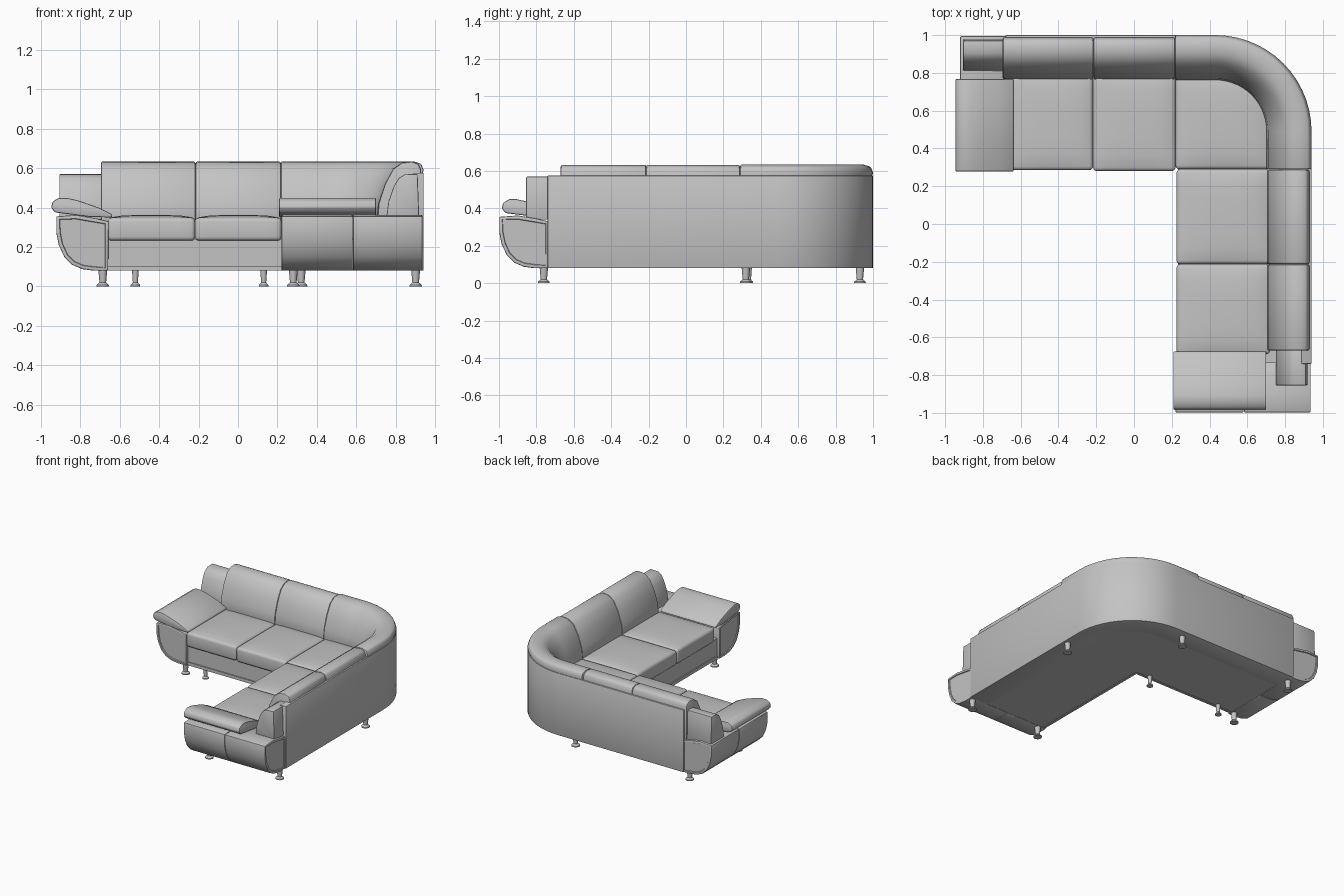
import bpy, bmesh, math
from mathutils import Vector, Matrix

cube = bpy.data.objects.get("Cube")
if cube:
    bpy.data.objects.remove(cube, do_unlink=True)

# One upholstery colour for everything
GREY = (0.55, 0.55, 0.55, 1.0)
mat = bpy.data.materials.new("grey_leather")
mat.use_nodes = True
mat.diffuse_color = GREY
bsdf = mat.node_tree.nodes["Principled BSDF"]
bsdf.inputs["Base Color"].default_value = GREY
bsdf.inputs["Roughness"].default_value = 0.6

# Outer back line: straight, quarter arc, straight
XB, YB = 0.94, 1.0
CX, CY, R = 0.43, 0.49, 0.51


def finish(name, bm, bevel=0.0, segments=2, panel=False):
    """Round the hard edges, optionally recess the end caps, make the object."""
    bmesh.ops.recalc_face_normals(bm, faces=bm.faces)
    if bevel:
        hard = [e for e in bm.edges if e.calc_face_angle(0) > 0.75]
        bmesh.ops.bevel(bm, geom=hard, offset=bevel, segments=segments,
                        profile=0.5, affect='EDGES', clamp_overlap=True)
    if panel:
        caps = [f for f in bm.faces if len(f.verts) >= 8]
        bmesh.ops.inset_region(bm, faces=caps, thickness=0.012)
        bmesh.ops.inset_region(bm, faces=caps, thickness=0.003, depth=-0.006)
    mesh = bpy.data.meshes.new(name)
    bm.to_mesh(mesh)
    bm.free()
    mesh.materials.append(mat)
    obj = bpy.data.objects.new(name, mesh)
    bpy.context.collection.objects.link(obj)
    bpy.ops.object.select_all(action='DESELECT')
    obj.select_set(True)
    bpy.context.view_layer.objects.active = obj
    bpy.ops.object.shade_smooth_by_angle(angle=math.radians(38))
    return obj


def sweep(name, profile, stations, **kw):
    """Closed (offset, z) profile carried through (origin, direction) stations."""
    bm = bmesh.new()
    rings = []
    for (ox, oy), (dx, dy) in stations:
        rings.append([bm.verts.new((ox + dx * d, oy + dy * d, z)) for d, z in profile])
    n = len(profile)
    for a, b in zip(rings, rings[1:]):
        for i in range(n):
            j = (i + 1) % n
            bm.faces.new((a[i], a[j], b[j], b[i]))
    bm.faces.new(rings[0])
    bm.faces.new(rings[-1])
    return finish(name, bm, **kw)


def back_run(x0, x1):
    return [((x, YB), (0, -1)) for x in (x0, x1)]


def side_run(y0, y1):
    return [((XB, y), (-1, 0)) for y in (y0, y1)]


def corner_run(steps=14):
    out = []
    for i in range(steps + 1):
        a = math.pi / 2 * (1 - i / steps)
        c, s = math.cos(a), math.sin(a)
        out.append(((CX + R * c, CY + R * s), (-c, -s)))
    return out


def cushion(name, x0, x1, y0, y1, z0, z1, dome=0.014, n=6):
    """Seat cushion with a softly domed top and rounded edges."""
    bm = bmesh.new()
    bmesh.ops.create_grid(bm, x_segments=n, y_segments=n, size=0.5)
    top = bmesh.ops.extrude_face_region(bm, geom=bm.faces[:])
    top = {v for v in top["geom"] if isinstance(v, bmesh.types.BMVert)}
    for v in bm.verts:
        u, w = v.co.x, v.co.y
        v.co = ((x0 + x1) / 2 + u * (x1 - x0), (y0 + y1) / 2 + w * (y1 - y0), z0)
        if v in top:
            v.co.z = z1 - dome + dome * (1 - (2 * u) ** 4) * (1 - (2 * w) ** 4)
    return finish(name, bm, bevel=0.02, segments=3)


# L-shaped seat base with rounded outer corner
bm = bmesh.new()
outline = [(-0.68, 0.31), (0.24, 0.31), (0.24, -0.74), (0.93, -0.74)]
outline += [(ox + dx * 0.01, oy + dy * 0.01) for (ox, oy), (dx, dy) in reversed(corner_run())]
outline += [(-0.68, 0.99)]
face = bm.faces.new([bm.verts.new((x, y, 0.083)) for x, y in outline])
up = bmesh.ops.extrude_face_region(bm, geom=[face])
bmesh.ops.translate(bm, vec=(0, 0, 0.157),
                    verts=[v for v in up["geom"] if isinstance(v, bmesh.types.BMVert)])
finish("seat_base", bm)

# Lower trim rails along the seat fronts
RAIL = [(0.0, 0.08), (0.0, 0.105), (0.02, 0.105), (0.02, 0.08)]
sweep("back_seat_rail", RAIL, [((x, 0.302), (0, 1)) for x in (-0.66, 0.232)])
sweep("side_seat_rail", RAIL, [((0.232, y), (1, 0)) for y in (0.302, -0.73)])

# Back shell wrapping the whole outside
SHELL = [(0, 0.08), (0, 0.575), (0.05, 0.575), (0.17, 0.36), (0.17, 0.08)]
sweep("back_shell", SHELL,
      back_run(-0.68, -0.68)[:1] + corner_run() + side_run(-0.74, -0.74)[:1], bevel=0.004)

# Seat cushions
cushion("back_seat_cushion_1", -0.66, -0.217, 0.285, 0.80, 0.232, 0.362)
cushion("back_seat_cushion_2", -0.217, 0.22, 0.28, 0.80, 0.232, 0.362)
cushion("corner_seat_cushion", 0.22, 0.72, 0.29, 0.79, 0.232, 0.362)
cushion("side_seat_cushion_1", 0.225, 0.72, -0.213, 0.29, 0.232, 0.362)
cushion("side_seat_cushion_2", 0.225, 0.72, -0.69, -0.213, 0.232, 0.362)

# Back cushions, straight ones and the curved corner one
BACK = [(0.235, 0.33), (0.228, 0.42), (0.195, 0.52), (0.155, 0.595), (0.11, 0.627),
        (0.06, 0.633), (0.025, 0.622), (0.012, 0.59), (0.012, 0.33)]
CORNER = [(0.24, 0.33), (0.23, 0.42), (0.195, 0.52), (0.15, 0.6), (0.105, 0.63),
          (0.05, 0.634), (0.012, 0.622), (0.0, 0.59), (0.006, 0.565), (0.006, 0.33)]
sweep("back_cushion_1", BACK, back_run(-0.695, -0.215), bevel=0.01)
sweep("back_cushion_2", BACK, back_run(-0.215, 0.218), bevel=0.01)
sweep("corner_back_cushion", CORNER,
      back_run(0.218, 0.218)[:1] + corner_run() + side_run(0.29, 0.29)[:1], bevel=0.008)
sweep("side_back_cushion_1", BACK, side_run(0.288, -0.213), bevel=0.01)
sweep("side_back_cushion_2", BACK, side_run(-0.213, -0.67), bevel=0.01)

# Lower blocks at the free ends of the backs
BLOCK = [(0.19, 0.34), (0.178, 0.43), (0.15, 0.51), (0.125, 0.55), (0.095, 0.568),
         (0.03, 0.57), (0.022, 0.34)]
sweep("back_end_block", BLOCK, back_run(-0.905, -0.66), bevel=0.006)
sweep("side_end_block", BLOCK, side_run(-0.855, -0.64), bevel=0.006)

# Arms: rounded outer body in two halves, and a sloping pad on top
ARM = [(0.0, 0.355), (0.0, 0.27), (0.012, 0.21), (0.04, 0.15), (0.08, 0.11), (0.13, 0.088),
       (0.19, 0.08), (0.262, 0.08), (0.265, 0.33), (0.2, 0.345), (0.1, 0.362)]
PAD = [(0.0, 0.40), (0.008, 0.43), (0.04, 0.449), (0.08, 0.449), (0.14, 0.435), (0.24, 0.40),
       (0.31, 0.365), (0.31, 0.35), (0.2, 0.352), (0.1, 0.365), (0.02, 0.375)]


def back_arm(x, ys):
    return [((x, y), (1, 0)) for y in ys]


def side_arm(y, xs):
    return [((x, y), (0, 1)) for x in xs]


sweep("back_arm_rear", ARM, back_arm(-0.92, (0.995, 0.645)), bevel=0.006, panel=True)
sweep("back_arm_front", ARM, back_arm(-0.92, (0.643, 0.285)), bevel=0.006, panel=True)
sweep("back_arm_pad", PAD, back_arm(-0.947, (0.768, 0.278)), bevel=0.012)
sweep("side_arm_outer", ARM, side_arm(-0.998, (0.935, 0.583)), bevel=0.006, panel=True)
sweep("side_arm_inner", ARM, side_arm(-0.998, (0.581, 0.22)), bevel=0.006, panel=True)
sweep("side_arm_pad", PAD, side_arm(-0.985, (0.70, 0.208)), bevel=0.012)


# Legs: tapered stem on a flared round foot
def leg(name, x, y, r):
    bm = bmesh.new()
    for z0, z1, ra, rb in ((0, 0.008, r * 1.5, r * 1.45), (0.008, 0.02, r * 1.45, r * 0.8),
                           (0.02, 0.09, r * 0.8, r * 1.1)):
        bmesh.ops.create_cone(bm, cap_ends=True, segments=16, radius1=ra, radius2=rb,
                              depth=z1 - z0, matrix=Matrix.Translation((x, y, (z0 + z1) / 2)))
    finish(name, bm)


LEGS = [(-0.685, 0.32), (-0.685, 0.93), (0.32, 0.93), (0.90, 0.32), (0.28, -0.76), (0.90, -0.76)]
for i, (x, y) in enumerate(LEGS):
    leg(f"leg_{i + 1}", x, y, 0.021)
for i, (x, y) in enumerate([(-0.52, 0.335), (0.13, 0.335)]):
    leg(f"support_leg_{i + 1}", x, y, 0.016)
